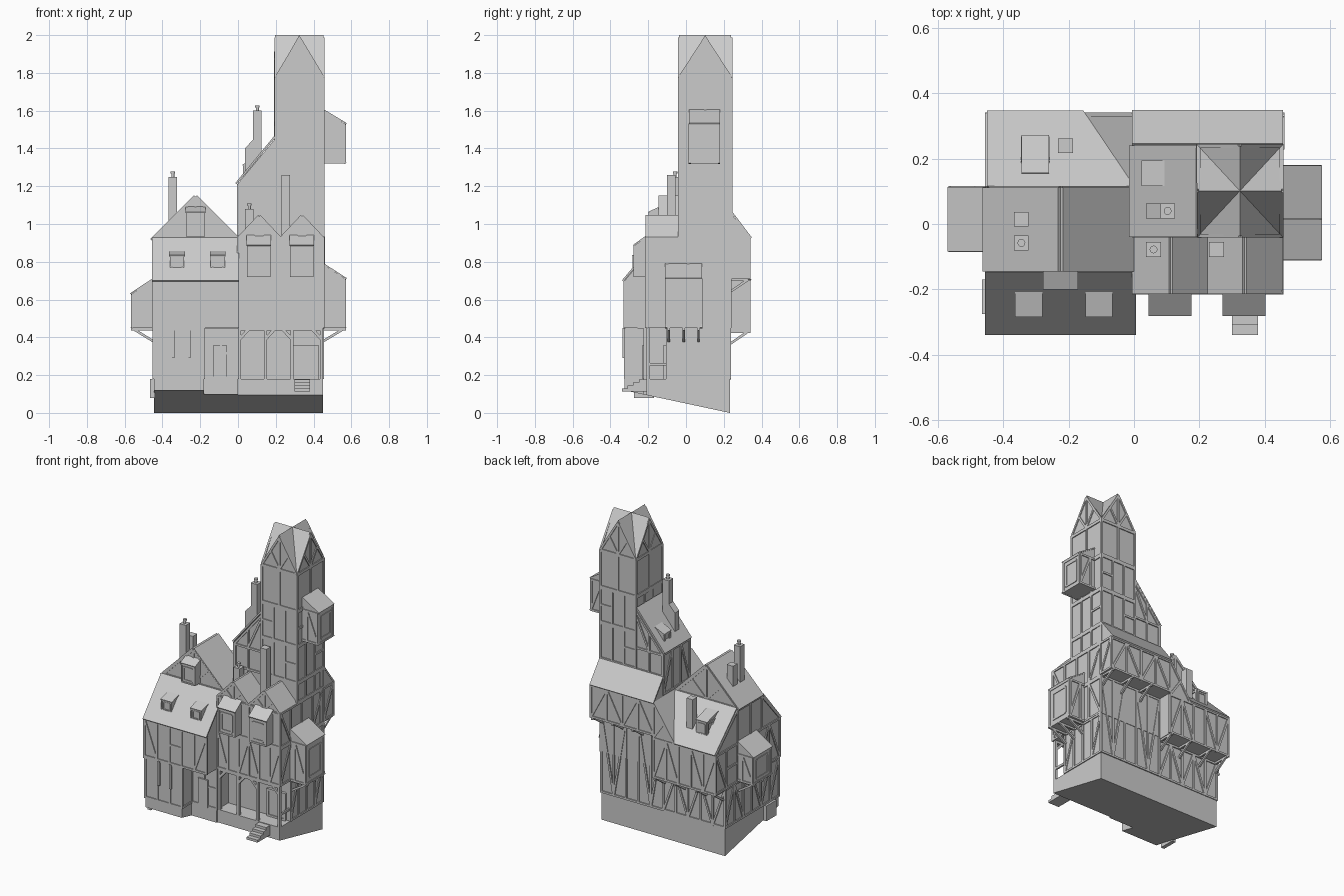
import bpy, math
from mathutils import Vector as V

if "Cube" in bpy.data.objects:
    bpy.data.objects.remove(bpy.data.objects["Cube"])

def mesh(name, verts, faces):
    me = bpy.data.meshes.new(name)
    me.from_pydata([tuple(v) for v in verts], [], faces)
    ob = bpy.data.objects.new(name, me)
    bpy.context.collection.objects.link(ob)
    return ob

def loft(a, b):
    """Closed solid between two matching polygons."""
    n = len(a)
    faces = [tuple(range(n))[::-1], tuple(range(n, 2 * n))]
    faces += [(i, (i + 1) % n, (i + 1) % n + n, i + n) for i in range(n)]
    return list(a) + list(b), faces

def prism(name, axis, a, b, prof):
    """Extrude a (y,z) profile along x, or an (x,z) profile along y."""
    put = (lambda t, p: V((t, p[0], p[1]))) if axis == 'x' else (lambda t, p: V((p[0], t, p[1])))
    return mesh(name, *loft([put(a, p) for p in prof], [put(b, p) for p in prof]))

def box(name, x0, x1, y0, y1, z0, z1):
    return prism(name, 'y', y0, y1, [(x0, z0), (x1, z0), (x1, z1), (x0, z1)])

def slab(name, pts, t=.01):
    """Thin roof sheet raised on its upper side."""
    pts = [V(p) for p in pts]
    n = (pts[1] - pts[0]).cross(pts[2] - pts[0]).normalized()
    if n.z < 0: n = -n
    return mesh(name, *loft(pts, [p + n * t for p in pts]))

def timbers(name, n, segs, w=.013, d=.012):
    """All bars (p, q) of one wall with outward normal n, as one object."""
    vs, fs, n = [], [], V(n)
    for p, q in segs:
        p, q = V(p), V(q)
        s = (q - p).normalized().cross(n) * w / 2
        v, f = loft([p + s * i + n * d * j / 2 for i, j in ((1, 1), (1, -1), (-1, -1), (-1, 1))],
                    [q + s * i + n * d * j / 2 for i, j in ((1, 1), (1, -1), (-1, -1), (-1, 1))])
        fs += [tuple(i + len(vs) for i in g) for g in f]
        vs += v
    return mesh(name, vs, fs)

def wall(name, p0, p1, z0, z1, bays, diag=""):
    """Timber frame; diag has one of / \\ - . for each bay."""
    a, b = V((*p0, 0)), V((*p1, 0))
    d = (b - a).normalized()
    P = lambda t, z: a.lerp(b, t) + V((0, 0, z))
    segs = [(P(0, z), P(1, z)) for z in (z0 + .006, z1 - .006)]
    segs += [(P(i / bays, z0), P(i / bays, z1)) for i in range(bays + 1)]
    for i, c in enumerate(diag):
        l, r = i / bays, (i + 1) / bays
        m = z0 + (z1 - z0) * .5
        if c == '/': segs.append((P(l, z0), P(r, z1)))
        if c == '\\': segs.append((P(l, z1), P(r, z0)))
        if c == '-': segs.append((P(l, m), P(r, m)))
    timbers(name, (d.y, -d.x, 0), segs)

def gable(name, p0, p1, ze, zp):
    a, b = V((*p0, ze)), V((*p1, ze))
    d = (b - a).normalized()
    top = (a + b) / 2
    foot = top.copy()
    top.z = zp
    q, r = a.lerp(top, .5), b.lerp(top, .5)
    timbers(name, (d.y, -d.x, 0), [(a, top), (top, b), (a, b), (foot, top), (foot, q), (foot, r)])

def bay(name, c, out, w, depth, z0, z1, z2, braces=0, drop=.07):
    """Boxed window with a shed roof; c is the middle of its back edge."""
    o = V((*out, 0)); u = V((-o.y, o.x, 0)); c = V((*c, 0))
    P = lambda s, t, z: c + u * s + o * t + V((0, 0, z))
    h = w / 2
    side = [(0, z0), (depth, z0), (depth, z1), (0, z2)]
    mesh(name, *loft([P(-h, *s) for s in side], [P(h, *s) for s in side]))
    e = h + .004
    slab(name + "_roof", [P(-e, 0, z2), P(e, 0, z2), P(e, depth + .004, z1 - .002), P(-e, depth + .004, z1 - .002)], .007)
    k, m = h * .62, (z1 - z0) * .16
    rect = lambda s, a, b: [(P(-s, depth, a), P(s, depth, a)), (P(s, depth, a), P(s, depth, b)),
                            (P(s, depth, b), P(-s, depth, b)), (P(-s, depth, b), P(-s, depth, a))]
    bw = min(.012, w * .09)
    timbers(name + "_frame", o, rect(h - bw / 2, z0 + bw / 2, z1 - bw / 2) + rect(k, z0 + m, z1 - m), bw, .008)
    if depth > .09:
        for s in (-1, 1):
            A = lambda t, z: P(s * h, t, z)
            timbers(name + "_side_frame", u * s, [(A(depth - .006, z0), A(depth - .006, z1)), (A(0, z0 + .006), A(depth, z0 + .006)),
                    (A(0, z1 - .006), A(depth, z1 - .006)), (A(depth * .3, z0), A(depth * .3, z1)), (A(depth * .3, z1), A(depth, z0))])
    if braces:
        ss = [-h + .015 + (w - .03) * i / (braces - 1) for i in range(braces)]
        timbers(name + "_brackets", u, [(P(s, 0, z0 - drop), P(s, depth, z0)) for s in ss]
                + [(P(s, 0, z0 - .006), P(s, depth + .004, z0 - .006)) for s in ss])

def chimney(name, x, y, z0, z1, w=.045, pot=True):
    box(name, x - w / 2, x + w / 2, y - w / 2, y + w / 2, z0, z1)
    if pot:
        for r, a, b in ((.008, z1, z1 + .025), (.012, z1 + .018, z1 + .028)):
            bpy.ops.mesh.primitive_cylinder_add(vertices=12, radius=r, depth=b - a, location=(x, y, (a + b) / 2))
            bpy.context.object.name = name + "_pot"

# Sloping plinth
for nm, x0, x1, y in (("left", -.445, -.18, -.325), ("middle", -.18, 0, -.225), ("right", 0, .45, -.21)):
    prism("plinth_" + nm, 'x', x0, x1, [(.232, 0), (y, .214 * (.232 - y)), (y, .18), (.232, .18)])
box("cellar_hatch", -.465, -.44, -.275, -.17, .08, .18)

# Left house
box("left_ground_floor", -.445, -.18, -.322, .23, .17, .46)
box("left_entry_wall", -.18, 0, -.22, .23, .17, .46)
prism("left_upper_floor", 'x', -.45, 0, [(-.325, .45), (-.325, .70), (-.14, .92), (.11, .92), (.335, .70), (.335, .435), (.2, .435)])
prism("left_gable", 'y', -.14, .11, [(-.45, .91), (-.225, 1.145), (0, .91)])
for s in (-1, 1):
    x = -.225 + s * .232
    slab("left_gable_roof", [(-.225, -.145, 1.145), (-.225, .112, 1.145), (x, .112, .913), (x, -.145, .913)])
slab("left_front_roof", [(-.456, -.332, .695), (.006, -.332, .695), (.006, -.14, .922), (-.456, -.14, .922)])
slab("left_back_roof", [(-.45, .34, .697), (-.155, .34, .697), (0, .11, .922), (-.45, .11, .922)])
mesh("valley_roof", [(-.155, .336, .70), (0, .336, .93), (0, .11, .93), (0, .336, .70)],
     [(0, 1, 2), (0, 3, 1), (0, 2, 3), (1, 3, 2)])

# Right house and tower
box("right_ground_floor", 0, .45, -.10, .232, .17, .46)
box("right_upper_floor", 0, .452, -.21, .235, .45, .93)
prism("right_back_lean_to", 'x', 0, .455, [(.2, .71), (.335, .71), (.335, .93), (.24, 1.055), (.2, 1.055)])
slab("right_back_roof", [(-.006, .341, .922), (.457, .341, .922), (.457, .238, 1.058), (-.006, .238, 1.058)])
for x in (.1125, .3385):
    prism("right_front_gable", 'y', -.208, -.03, [(x - .1125, .92), (x, 1.04), (x + .1125, .92)])
    gable("right_front_gable_frame", (x - .1125, -.208), (x + .1125, -.208), .925, 1.04)
    for s in (-1, 1):
        slab("right_front_gable_roof", [(x, -.214, 1.042), (x, -.035, 1.042), (x + s * .113, -.035, .922), (x + s * .113, -.214, .922)], .008)
prism("steep_side_wing", 'y', -.035, .236, [(0, .9), (0, 1.215), (.2, 1.455), (.2, .9)])
slab("steep_side_roof", [(-.007, -.04, 1.21), (-.007, .24, 1.21), (.198, .24, 1.458), (.198, -.04, 1.458)], .01)
prism("tower_front_gables", 'y', -.036, .239, [(.197, .9), (.452, .9), (.452, 1.775), (.3245, 2), (.197, 1.775)])
prism("tower_side_gables", 'x', .197, .452, [(-.036, .9), (.239, .9), (.239, 1.775), (.1015, 2), (-.036, 1.775)])

# Tower timber on four sides
corners = [(.2, -.036), (.452, -.036), (.452, .239), (.197, .239)]
for i, side in enumerate(("front", "right", "back", "left")):
    p, q = corners[i], corners[(i + 1) % 4]
    for z0, z1, dg in ((1.06, 1.30, "..-"), (1.30, 1.53, "-.."), (1.53, 1.775, "..")):
        wall("tower_%s_frame" % side, p, q, z0, z1, len(dg), dg)
    gable("tower_%s_gable_frame" % side, p, q, 1.775, 1.985)
wall("tower_lower_right_frame", (.452, -.036), (.452, .239), .93, 1.06, 3)

# Wall timber
wall("left_ground_frame", (-.445, -.322), (-.18, -.322), .18, .45, 3, "...")
wall("left_entry_frame", (-.18, -.22), (0, -.22), .18, .45, 2, ".-")
wall("left_front_frame", (-.45, -.325), (0, -.325), .45, .70, 5, "\\.-./")
wall("left_entry_side_frame", (-.18, -.322), (-.18, -.22), .18, .45, 1)
wall("left_side_ground_frame", (-.445, .23), (-.445, -.322), .18, .44, 6, "/\\.\\//")
wall("left_side_upper_frame", (-.45, .335), (-.45, -.325), .44, .70, 6, "\\-../\\")
timbers("left_side_roof_frame", (-1, 0, 0), [((-.45, a, b), (-.45, c, d)) for a, b, c, d in
        ((-.325, .70, -.14, .91), (-.14, .91, .11, .91), (.11, .91, .335, .70), (-.14, .7, -.14, .91), (.11, .7, .11, .91), (-.02, .7, -.02, .91))])
gable("left_front_gable_frame", (-.44, -.14), (-.01, -.14), .925, 1.14)
gable("left_back_gable_frame", (-.01, .11), (-.44, .11), .925, 1.14)
wall("left_back_ground_frame", (0, .231), (-.445, .231), .18, .435, 5, "/\\/\\/")
wall("left_back_upper_frame", (0, .335), (-.45, .335), .435, .70, 5, "/\\.\\/")
wall("right_back_ground_frame", (.45, .233), (0, .233), .18, .71, 5, "\\/.\\/")
wall("right_back_upper_frame", (.455, .335), (0, .335), .71, .925, 4, "/\\/\\")
timbers("valley_wall_frame", (0, 1, 0), [((-.15, .336, .70), (0, .336, .925)), ((0, .336, .7), (-.075, .336, .81))])
wall("right_front_frame", (0, -.21), (.452, -.21), .45, .70, 6, "\\./\\./")
wall("right_front_upper_frame", (0, -.21), (.452, -.21), .70, .925, 4)
wall("right_side_ground_frame", (.45, -.10), (.45, .232), .18, .45, 4, "/../")
wall("right_side_frame", (.452, -.21), (.452, .235), .45, .70, 4, "/..\\")
wall("right_side_upper_frame", (.452, -.21), (.452, .235), .70, .93, 4, "\\../")
wall("lean_to_end_frame", (.455, .235), (.455, .335), .71, .93, 1, "/")
wall("wing_left_frame", (0, .236), (0, -.035), .94, 1.21, 3, "/.\\")
for y, n in ((.237, 1), (-.036, -1)):
    timbers("wing_end_frame", (0, n, 0), [((0, y, 1.06), (.2, y, 1.06)), ((0, y, 1.2), (.2, y, 1.2)), ((.004, y, 1.205), (.197, y, 1.44)),
            ((.1, y, .95), (.1, y, 1.32)), ((.006, y, .95), (.006, y, 1.2)), ((.1, y, 1.2), (.19, y, 1.4))])

# Brackets under the back overhangs
for x in (-.435, -.31, -.155, -.01, .15, .295, .443):
    z = .435 if x < 0 else .71
    timbers("back_bracket", (1, 0, 0), [((x, .232, z - .07), (x, .335, z)), ((x, .232, z - .006), (x, .342, z - .006))])

# Porch posts, door and steps
timbers("porch_posts", (0, -1, 0), [((x, -.20, .18), (x, -.20, .45)) for x in (.008, .145, .285, .442)]
        + [((0, -.20, .443), (.45, -.20, .443))] + [((x, -.2, .39), (x + d, -.2, .445)) for x, d in ((.008, .05), (.145, .05), (.285, -.05), (.442, -.05))], .016, .02)
box("porch_end_rail", .437, .448, -.2, -.1, .25, .265)
box("front_door", .297, .42, -.112, -.095, .18, .36)
wall("door_frame", (.297, -.112), (.42, -.112), .18, .36, 1)
box("entry_door", -.13, -.06, -.23, -.215, .18, .36)
for x in (-.345, -.26):
    box("ground_window_post", x - .008, x + .008, -.335, -.32, .29, .45)
for i in range(4):
    box("step", .30, .38, -.34 + .03 * i, -.20, .112 + .016 * i, .128 + .016 * i)

# Bays and dormers
bay("left_oriel", (-.45, .015), (-1, 0), .19, .113, .45, .63, .705, 3)
bay("right_oriel", (.452, -.0125), (1, 0), .187, .116, .45, .71, .785, 3)
bay("tower_oriel", (.452, .0975), (1, 0), .155, .116, 1.32, 1.53, 1.6)
for x in (.11, .3375):
    bay("front_bay", (x, -.205), (0, -1), .124, .068, .72, .885, .935)
bay("gable_bay", (-.225, -.138), (0, -1), .10, .056, .935, 1.06, 1.085)
for x in (-.3225, -.1075):
    bay("front_dormer", (x, -.195), (0, -1), .075, .084, .76, .83, .853)
bay("back_dormer", (-.3025, .155), (0, 1), .075, .112, .76, .86, .89)
bay("wing_dormer", (.105, .155), (-1, 0), .07, .075, 1.25, 1.31, 1.345)

# Chimneys
chimney("left_chimney", -.345, -.058, 1.0, 1.25)
chimney("left_low_chimney", -.345, .015, 1.0, 1.15, pot=False)
chimney("back_chimney", -.21, .24, .76, .98, pot=False)
chimney("front_chimney", .06, -.078, .95, 1.08)
chimney("valley_chimney", .253, -.078, .92, 1.26, pot=False)
chimney("tall_chimney", .103, .04, 1.28, 1.6)
prism("tall_chimney_shoulder", 'y', .0175, .0625, [(.037, 1.22), (.082, 1.22), (.082, 1.45), (.037, 1.4)])
